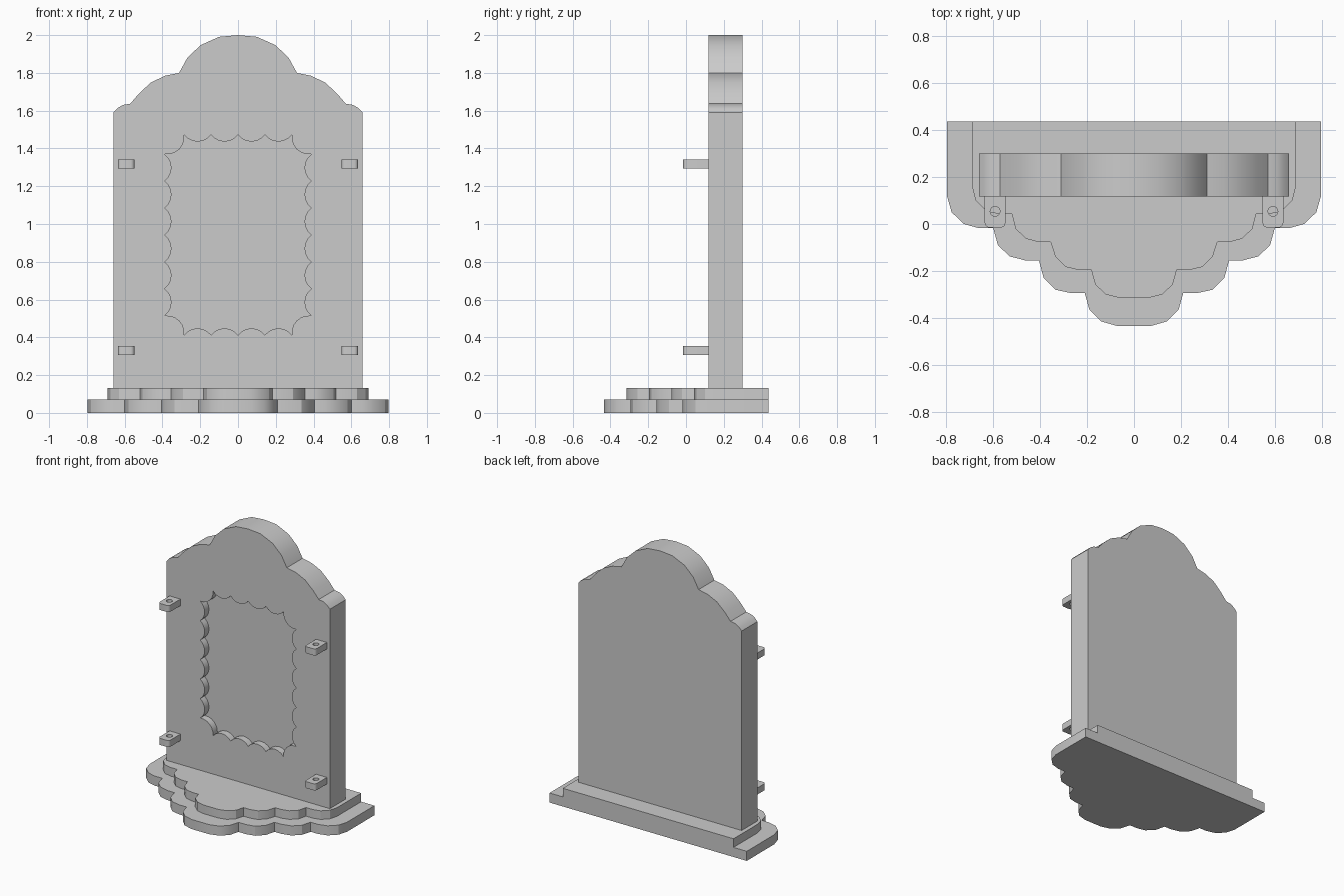
import bpy, bmesh, math
from mathutils import Vector

if "Cube" in bpy.data.objects:
    bpy.data.objects.remove(bpy.data.objects["Cube"])


def mirrored(half):
    """Complete a left-half outline (ending at or before x = 0) with its mirror image."""
    return half + [(-x, v) for x, v in reversed(half) if abs(x) > 1e-6]


def prism(name, outline, a, b, axis='Z'):
    """Extrude a 2D outline between a and b along Z (xy outline) or Y (xz outline)."""
    place = (lambda p, t: (p[0], p[1], t)) if axis == 'Z' else (lambda p, t: (p[0], t, p[1]))
    bm = bmesh.new()
    face = bm.faces.new([bm.verts.new(place(p, a)) for p in outline])
    ext = bmesh.ops.extrude_face_region(bm, geom=[face])['geom']
    shift = Vector(place((0, 0), b - a))
    bmesh.ops.translate(bm, vec=shift, verts=[g for g in ext if isinstance(g, bmesh.types.BMVert)])
    bmesh.ops.recalc_face_normals(bm, faces=bm.faces)
    mesh = bpy.data.meshes.new(name)
    bm.to_mesh(mesh)
    bm.free()
    ob = bpy.data.objects.new(name, mesh)
    bpy.context.collection.objects.link(ob)
    return ob


def activate(ob):
    bpy.ops.object.select_all(action='DESELECT')
    ob.select_set(True)
    bpy.context.view_layer.objects.active = ob


def cut(ob, cutter):
    mod = ob.modifiers.new('cut', 'BOOLEAN')
    mod.operation, mod.solver, mod.object = 'DIFFERENCE', 'EXACT', cutter
    activate(ob)
    bpy.ops.object.modifier_apply(modifier=mod.name)
    bpy.data.objects.remove(cutter)


def smooth(ob):
    activate(ob)
    bpy.ops.object.shade_smooth_by_angle(angle=math.radians(30))


def circle(cx, cy, r, n, start=0, sweep=360):
    return [(cx + r * math.cos(math.radians(start + sweep * i / n)),
             cy + r * math.sin(math.radians(start + sweep * i / n))) for i in range(n)]


# Two scalloped base steps
lower = [(-.797, .437), (-.797, .12), (-.777, .05), (-.725, 0), (-.66, -.018), (-.6, -.018),
         (-.58, -.09), (-.53, -.138), (-.46, -.156), (-.405, -.156), (-.385, -.23),
         (-.335, -.28), (-.27, -.294), (-.21, -.294), (-.19, -.365), (-.14, -.415), (-.07, -.435)]
upper = [(-.69, .437), (-.69, .16), (-.675, .1), (-.63, .055), (-.575, .042), (-.52, .042),
         (-.505, -.02), (-.46, -.063), (-.405, -.077), (-.355, -.077), (-.335, -.14),
         (-.29, -.183), (-.235, -.196), (-.182, -.196), (-.165, -.258), (-.12, -.3), (-.06, -.315)]
smooth(prism('lower_base', mirrored(lower), 0, .07))
smooth(prism('upper_base', mirrored(upper), .07, .133))

# Upright slab with a stepped, arched top
top = [(-.66, .133), (-.66, 1.59), (-.64, 1.612), (-.61, 1.63), (-.57, 1.637), (-.525, 1.69),
       (-.46, 1.75), (-.385, 1.785), (-.312, 1.8), (-.268, 1.88), (-.198, 1.947), (-.1, 1.991), (0, 2)]
slab = prism('back_slab', mirrored(top), .118, .3, 'Y')

# Scalloped recess: cusps joined by arcs bulging inward
pitch, px, pz, zc = .1425, .388, .53, .942
cusps = [(-px, zc + pitch * (i - 3)) for i in range(7)]
cusps += [(pitch * (i - 2), zc + pz) for i in range(5)]
cusps += [(-x, 2 * zc - z) for x, z in cusps]
recess = []
for i, p in enumerate(cusps):
    p, q = Vector(p), Vector(cusps[(i + 1) % len(cusps)])
    chord = q - p
    inward = Vector((chord.y, -chord.x)).normalized()
    sag = .036
    radius = (chord.length ** 2 / 4 + sag ** 2) / (2 * sag)
    centre = (p + q) / 2 - inward * (radius - sag)
    half = math.asin(chord.length / 2 / radius)
    for k in range(6):
        t = -half + 2 * half * k / 6
        recess.append(tuple(centre + radius * (inward * math.cos(t) + chord.normalized() * math.sin(t))))
cut(slab, prism('recess_cutter', recess, .05, .168, 'Y'))
smooth(slab)

# Four hinge brackets with rounded corners and a pin hole
for side, s in (('left', -1), ('right', 1)):
    for level, z in (('lower', .307), ('upper', 1.293)):
        cx, w, r, y0 = s * .592, .044, .02, -.015
        outline = [(cx + w, .13), (cx - w, .13)]
        outline += circle(cx - w + r, y0 + r, r, 4, 180, 90) + [(cx - w + r, y0)]
        outline += circle(cx + w - r, y0 + r, r, 4, 270, 90) + [(cx + w, y0 + r)]
        bracket = prism(f'{level}_{side}_bracket', outline, z, z + .048)
        cut(bracket, prism('pin_cutter', circle(cx, .054, .021, 16), z - .05, z + .1))
        smooth(bracket)
